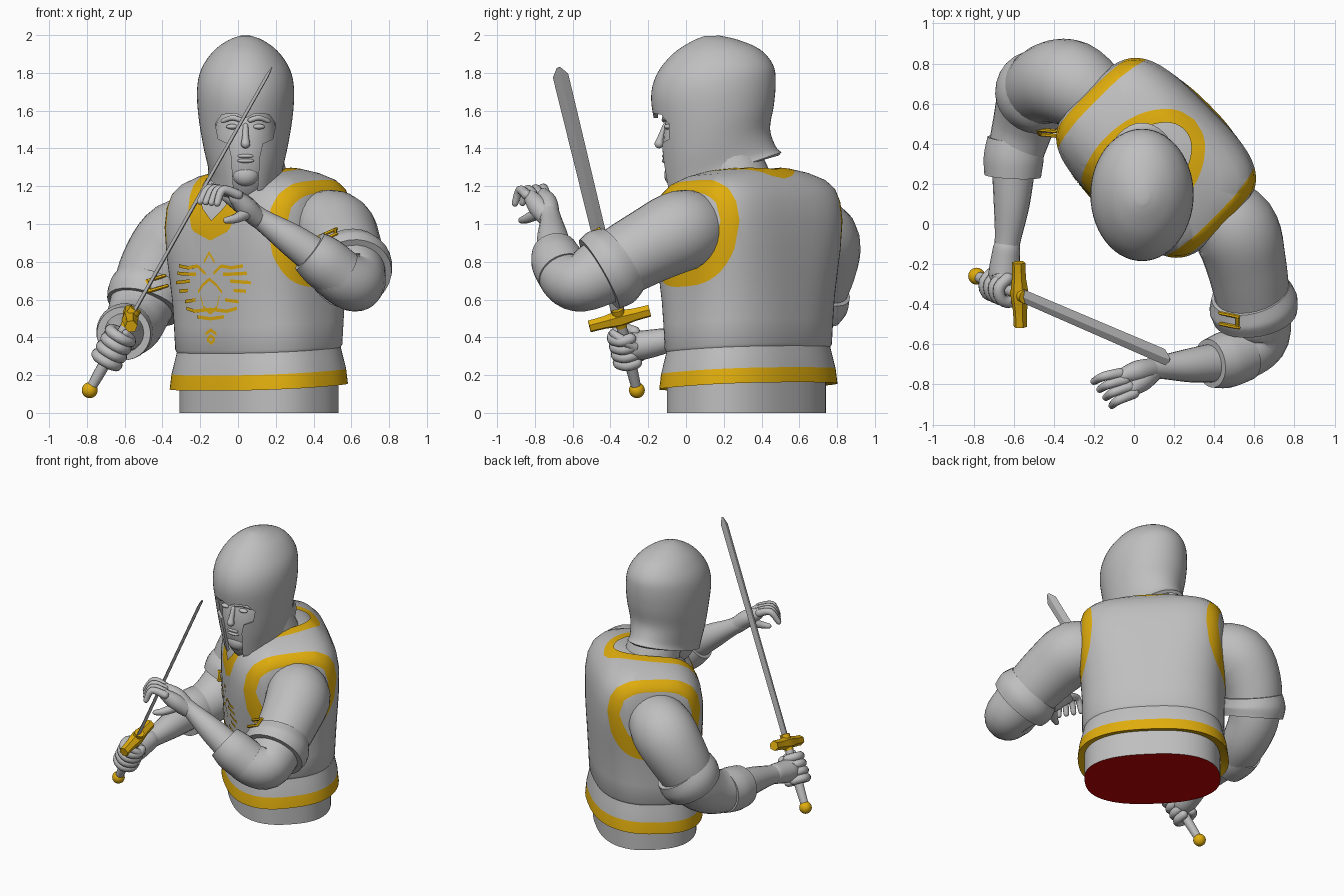
import bpy, bmesh, math
from mathutils import Vector, Matrix

if "Cube" in bpy.data.objects:
    bpy.data.objects.remove(bpy.data.objects["Cube"])


def material(name, col):
    m = bpy.data.materials.new(name)
    m.diffuse_color = (*col, 1)
    m.use_nodes = True
    m.node_tree.nodes["Principled BSDF"].inputs["Base Color"].default_value = m.diffuse_color
    return m


GREY = material("grey", (0.52, 0.52, 0.52))
GOLD = material("gold", (0.75, 0.42, 0.004))
RED = material("dark_red", (0.55, 0.001, 0.001))


def emit(bm, name, mats, matrix=None, angle=40):
    if matrix is not None:
        bm.transform(matrix)
    bmesh.ops.recalc_face_normals(bm, faces=bm.faces)
    me = bpy.data.meshes.new(name)
    bm.to_mesh(me)
    bm.free()
    for m in mats:
        me.materials.append(m)
    ob = bpy.data.objects.new(name, me)
    bpy.context.collection.objects.link(ob)
    smooth(ob, angle)
    return ob


def smooth(ob, angle=40):
    bpy.ops.object.select_all(action='DESELECT')
    ob.select_set(True)
    bpy.context.view_layer.objects.active = ob
    bpy.ops.object.shade_smooth_by_angle(angle=math.radians(angle))


def loft(rings, ends=(True, True)):
    bm = bmesh.new()
    vs = [[bm.verts.new(p) for p in r] for r in rings]
    n = len(vs[0])
    for a, b in zip(vs, vs[1:]):
        for i in range(n):
            bm.faces.new((a[i], a[(i + 1) % n], b[(i + 1) % n], b[i]))
    if ends[0]:
        bm.faces.new(vs[0])
    if ends[1]:
        bm.faces.new(vs[-1])
    return bm


def spline(pts, sub):
    p = [Vector(q) for q in pts]
    p = [p[0]] + p + [p[-1]]
    out = []
    for i in range(1, len(p) - 2):
        a, b, c, d = p[i - 1:i + 3]
        for k in range(sub):
            t = k / sub
            out.append(0.5 * (2 * b + (c - a) * t + (2 * a - 5 * b + 4 * c - d) * t * t
                              + (3 * b - a - 3 * c + d) * t ** 3))
    return out + [p[-1]]


def tube(name, pts, mat=GREY, n=20, sub=5, rounded=True):
    """Round sweep through (x, y, z, radius) points."""
    s = [(Vector(q[:3]), q[3]) for q in spline(pts, sub)]
    if rounded:
        def end(p, q):
            d = (p[0] - q[0]).normalized()
            return [(p[0] + d * p[1] * math.sin(a), p[1] * math.cos(a)) for a in (0.45, 0.9, 1.35)]
        s = end(s[0], s[1])[::-1] + s + end(s[-1], s[-2])
    rings, u = [], Vector((0.31, 0.2, 0.93))
    for i, (c, r) in enumerate(s):
        t = (s[min(i + 1, len(s) - 1)][0] - s[max(i - 1, 0)][0]).normalized()
        u = (u - t * u.dot(t)).normalized()
        w = t.cross(u)
        rings.append([c + r * (math.cos(k * math.tau / n) * u + math.sin(k * math.tau / n) * w)
                      for k in range(n)])
    return emit(loft(rings), name, [mat])


def ellipsoid(name, loc, rad, mat=GREY):
    bm = bmesh.new()
    bmesh.ops.create_uvsphere(bm, u_segments=24, v_segments=16, radius=1)
    return emit(bm, name, [mat], Matrix.Translation(loc) @ Matrix.Diagonal((*rad, 1)))


def cut(bm, f):
    """Insert crisp edges along the contour f = 0."""
    new = []
    for e in list(bm.edges):
        a, b = e.verts
        fa, fb = f(a.co), f(b.co)
        if fa * fb < 0 and min(abs(fa), abs(fb)) > 1e-4:
            new.append(bmesh.utils.edge_split(e, a, fa / (fa - fb))[1])
    bmesh.ops.connect_verts(bm, verts=new)


# Torso, in its own frame: x to the figure's left, y to its back, sheared a little higher at the back
SHEAR = Matrix(((1, 0, 0, 0), (0, 1, 0, 0), (0, .06, 1, 0), (0, 0, 0, 1)))
BODY = Matrix.Translation((0.11, 0.33, 0)) @ Matrix.Rotation(-math.pi / 4, 4, 'Z') @ SHEAR
# height, half width, half depth, squareness
PROFILE = [(.16, .44, .32, 2.5), (.14, .50, .375, 2.5), (.22, .49, .367, 2.5), (.3, .47, .35, 2.5),
           (.335, .462, .342, 2.5), (.35, .47, .35, 2.5), (.48, .47, .355, 2.6), (.6, .472, .36, 2.7),
           (.73, .48, .365, 2.9), (.85, .487, .367, 3.2), (1.0, .489, .362, 3.6), (1.1, .482, .345, 3.7),
           (1.17, .468, .315, 3.6), (1.22, .435, .275, 3.2), (1.26, .35, .23, 2.6), (1.285, .23, .19, 2.2),
           (1.3, .1, .1, 2)]


def oval(z, a, b, p, n=72):
    def s(c):
        return math.copysign(abs(c) ** (2 / p), c)
    return [Vector((a * s(math.cos(k * math.tau / n)), b * s(math.sin(k * math.tau / n)), z)) for k in range(n)]


def neck_f(ru, rv, rz):
    return lambda c: math.sqrt((c.x / ru) ** 2 + ((c.y + .1) / rv) ** 2 + ((c.z - 1.26) / rz) ** 4) - 1


def arm_f(ru, rz):
    return lambda c: math.hypot((abs(c.x) - .58) / ru, (c.z - 1.01) / rz) - 1


neck_in, neck_out = neck_f(.18, .3, .32), neck_f(.25, .37, .41)
arm_in, arm_out = arm_f(.128, .31), arm_f(.2, .4)
bm = loft([oval(*r) for r in PROFILE], (False, True))
for f in (neck_in, neck_out, arm_in, arm_out):
    cut(bm, f)
bmesh.ops.delete(bm, geom=[f for f in bm.faces if neck_in(f.calc_center_median()) < 0], context='FACES')
for f in bm.faces:
    c = f.calc_center_median()
    f.material_index = int(c.z < .22 or neck_out(c) < 0 or (arm_out(c) < 0 < arm_in(c)))
emit(bm, "vest", [GREY, GOLD], BODY)
emit(loft([oval(z - .03, a * .95, b * .93, p) for z, a, b, p in PROFILE[5:]]), "undershirt", [GREY], BODY)

# Waist with the dark red cut face below
bm = loft([oval(z, .45, .33, 2.5) for z in (0, .1, .25)])
for f in bm.faces:
    f.material_index = int(f.calc_center_median().z < .01)
emit(bm, "waist", [GREY, RED], Matrix.Translation((.11, .32, 0)) @ Matrix.Rotation(-math.pi / 4, 4, 'Z'))


# Chest ornament: thin strokes lying on the vest
def chest(u, z):
    i = next(k for k in range(5, 15) if PROFILE[k + 1][0] >= z)
    lo, hi = Vector(PROFILE[i]), Vector(PROFILE[i + 1])
    _, a, b, p = lo.lerp(hi, (z - lo[0]) / (hi[0] - lo[0]))
    return Vector((u, -b * (1 - (abs(u) / a) ** p) ** (1 / p) - .005, z))


STROKES = [[(0, .87), (.04, .82)], [(.03, .76), (.09, .8), (.16, .79), (.24, .8)], [(.1, .755), (.26, .76)],
           [(.15, .72), (.28, .71)], [(.17, .67), (.25, .665)], [(.0, .73), (.05, .7), (.09, .66)],
           [(.07, .64), (.05, .58), (0, .55)], [(.0, .57), (.12, .56), (.19, .575)],
           [(.11, .62), (.2, .61)], [(0, .52), (.1, .53)], [(0, .46), (.04, .44)], [(0, .43), (.03, .41), (0, .39)]]
bm = bmesh.new()
for st in STROKES:
    for side in (1, -1):
        for (u0, z0), (u1, z1) in zip(st, st[1:]):
            for k in range(4):
                q = []
                for t, w in ((k, -1), (k + 1, -1), (k + 1, 1), (k, 1)):
                    q.append(bm.verts.new(chest(side * (u0 + (u1 - u0) * t / 4), z0 + (z1 - z0) * t / 4 + w * .009)))
                bm.faces.new(q)
emit(bm, "chest_ornament", [GOLD], BODY)

# Neck and face
tube("neck", [(.09, .3, 1.1, .2), (.08, .26, 1.25, .18), (.05, .18, 1.45, .16)], n=28)
ellipsoid("face", (.04, .07, 1.41), (.17, .195, .32))
tube("nose", [(.04, -.11, 1.52, .014), (.04, -.132, 1.46, .018), (.04, -.142, 1.425, .025)], n=12)
for i, z in enumerate((1.36, 1.335)):
    ellipsoid("lip_%d" % i, (.04, -.112, z), (.045, .016, .012))
ellipsoid("chin", (.04, -.065, 1.26), (.07, .05, .06))
for s in (-1, 1):
    ellipsoid("eye", (.04 + s * .07, -.097, 1.515), (.033, .02, .014))
    tube("brow", [(.04 + s * .025, -.115, 1.55, .014), (.04 + s * .07, -.11, 1.562, .014),
                  (.04 + s * .12, -.085, 1.545, .012)], n=10)

# Helmet: slanted loft shell with the face opening cut out
rows = [(0, .2, -.105, .505), (.05, .2, -.115, .475), (.2, .225, -.135, .445), (.4, .249, -.16, .465),
        (.6, .257, -.185, .475), (.75, .235, -.155, .46), (.88, .172, -.07, .39), (.96, .095, .03, .275),
        (.995, .03, .1, .18)]
rings = []
for t, hx, yf, yb in spline(rows, 4):
    ring = []
    for k in range(56):
        a = k * math.tau / 56
        zb = 1.275 - .105 * math.cos(a)
        ring.append(Vector((.04 + hx * math.sin(a), (yf + yb) / 2 - (yb - yf) / 2 * math.cos(a), zb + (2 - zb) * t)))
    rings.append(ring)
helmet = emit(loft(rings, (False, True)), "helmet", [GREY])
half = [(.05, 1.585), (.125, 1.58), (.16, 1.53), (.145, 1.45), (.09, 1.425), (.075, 1.36), (.055, 1.05)]
outline = [(0, 1.56)] + half + [(-x, z) for x, z in half[::-1]]
cutter = emit(loft([[Vector((.04 + x, y, z)) for x, z in outline] for y in (-.5, .03)]), "opening_cutter", [GREY])
cutter.hide_render = True
mod = helmet.modifiers.new("shell", 'SOLIDIFY')
mod.thickness, mod.offset = .022, -1
mod = helmet.modifiers.new("opening", 'BOOLEAN')
mod.operation, mod.object, mod.solver = 'DIFFERENCE', cutter, 'EXACT'
smooth(helmet)
bpy.ops.object.convert(target='MESH')
smooth(helmet)
bpy.data.objects.remove(cutter)

# Figure's right arm, holding the sword
tube("right_sleeve", [(-.15, .59, .96, .18), (-.31, .7, .915, .215), (-.43, .7, .76, .2), (-.51, .63, .57, .17),
                      (-.55, .5, .47, .155), (-.59, .36, .43, .14)], n=28)
tube("right_sleeve_fold", [(-.45, .69, .68, .195), (-.48, .66, .62, .212), (-.5, .63, .56, .2)], n=28, rounded=False)
tube("right_cuff", [(-.59, .42, .44, .142), (-.6, .33, .43, .15), (-.605, .24, .42, .142)], n=28, rounded=False)
tube("right_forearm", [(-.6, .3, .43, .11), (-.61, .1, .41, .09), (-.63, -.08, .385, .065), (-.65, -.2, .365, .06)])

# Figure's left arm, raised in front
tube("left_sleeve", [(.36, .09, .97, .18), (.5, -.02, .965, .215), (.56, -.2, .88, .2), (.6, -.42, .76, .18),
                     (.62, -.56, .69, .155), (.54, -.64, .72, .14), (.44, -.68, .8, .125)], n=28)
tube("left_sleeve_fold", [(.58, -.34, .81, .198), (.595, -.4, .77, .222), (.605, -.46, .735, .21)], n=28, rounded=False)
tube("left_cuff", [(.54, -.645, .73, .14), (.45, -.68, .8, .14), (.38, -.695, .855, .122)], n=28, rounded=False)
tube("left_forearm", [(.42, -.69, .82, .1), (.28, -.705, .92, .085), (.13, -.715, 1.02, .058), (.06, -.73, 1.07, .055)])

# Left hand
tube("left_palm_upper", [(.1, -.72, 1.04, .052), (.02, -.735, 1.11, .055), (-.05, -.755, 1.15, .04)])
tube("left_palm_lower", [(.1, -.73, 1.03, .05), (.04, -.78, 1.09, .055), (-.01, -.82, 1.14, .04)])
for i in range(4):
    k = i / 3
    a = Vector((-.07 + .07 * k, -.745 - .1 * k, 1.165 - .01 * k))
    b = a + Vector((-.08, -.015 - .02 * k, .025))
    c = b + Vector((-.05 + .02 * k, -.025, -.07))
    tube("left_finger_%d" % i, [(*a, .027), (*b, .023), (*c, .018)], n=10)
tube("left_thumb", [(.05, -.78, 1.06, .035), (-.01, -.84, 1.03, .026), (-.06, -.87, 1.02, .018)], n=10)


# Gold sleeve buckles
def buckle(name, loc, x_dir, normal):
    x, n = Vector(x_dir).normalized(), Vector(normal).normalized()
    y = n.cross(x).normalized()
    loc = Vector(loc)
    for i, (d, o, l) in enumerate(((x, y * .03, .05), (x, -y * .03, .05), (y, x * .045, .03))):
        tube("%s_bar_%d" % (name, i), [(*(loc + o - d * l), .01), (*(loc + o + d * l), .01)], GOLD, 6, 1)


buckle("left_buckle", (.475, -.48, .94), (1, -.2, .45), (-.5, -.4, .8))
buckle("right_buckle", (-.43, .455, .685), (-1, .1, -.3), (.2, -1, .5))

# Sword along one axis from pommel to tip
P0, P1 = Vector((-.785, -.26, .12)), Vector((.18, -.675, 1.83))
A = (P1 - P0).normalized()
W = Vector((-.01, .31, .08))
W = (W - A * W.dot(A)).normalized()
N = A.cross(W)
ellipsoid("pommel", P0, (.042, .042, .042), GOLD)
G = P0 + A * .445
tube("grip", [(*P0, .026), (*(P0 + A * .2), .032), (*G, .026)], n=12, rounded=False)
tube("guard", [(*(G + W * x), r) for x, r in ((-.165, .034), (-.08, .036), (0, .046), (.08, .036), (.165, .034))],
     GOLD, 6, 2, False)
tube("guard_collar", [(*(G - A * .05), .03), (*(G + A * .06), .034)], GOLD, 10, 1, False)
emit(loft([[G + A * s + W * w, G + A * s + N * d, G + A * s - W * w, G + A * s - N * d]
           for s, w, d in ((0, .036, .011), (1.51, .042, .009), (1.56, .01, .003))]), "blade", [GREY], angle=15)

# Fist closed round the grip
C = P0 + A * .265
D = Vector((-.62, -.08, .39)) - C
D = (D - A * D.dot(A)).normalized()
Q = A.cross(D)
tube("right_palm", [(-.635, -.12, .38, .068), (*(C + D * .07), .078), (*(C + D * .045 + A * .02), .068)])
for i in range(4):
    o = C + A * (i - 1.5) * .05
    arc = [math.radians(d) for d in (20, 80, 140, 200, 260, 310)]
    tube("right_finger_%d" % i, [(*(o + .062 * (math.cos(t) * D + math.sin(t) * Q)), .03) for t in arc], n=10, sub=3)
tube("right_thumb", [(*(C + D * .07 - Q * .04), .03), (*(C - Q * .06 + A * .08), .026),
                     (*(C - D * .05 - Q * .02 + A * .11), .02)], n=10)
